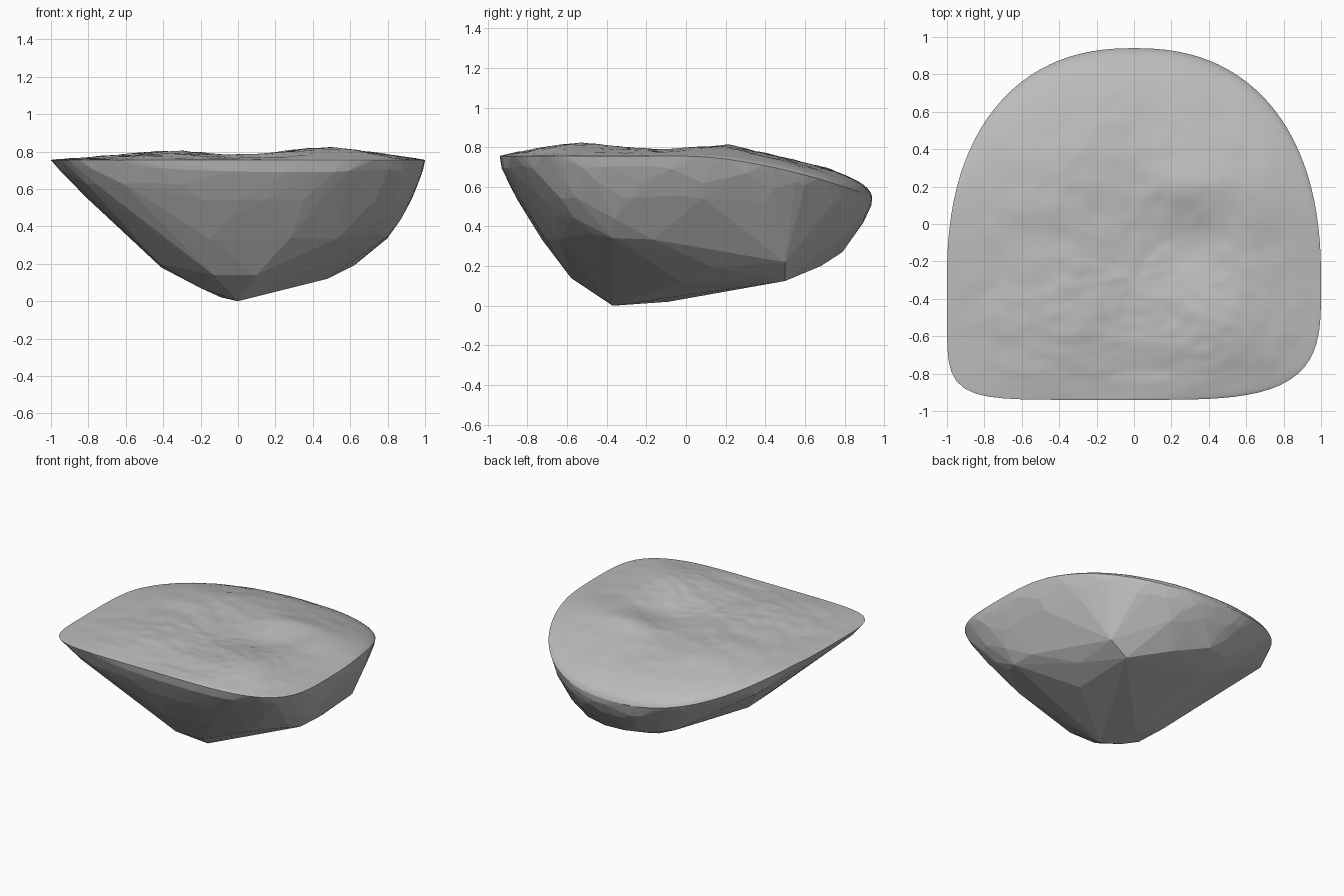
import bpy, bmesh, math, random
from mathutils import Vector, noise

random.seed(4)
cube = bpy.data.objects.get("Cube")
if cube:
    bpy.data.objects.remove(cube, do_unlink=True)

CENTRE_Y = -0.3
SEGMENTS = 112

stone = bpy.data.materials.new("grey stone")
stone.use_nodes = True
colour = (0.5, 0.5, 0.5, 1)
stone.diffuse_color = colour
stone.node_tree.nodes["Principled BSDF"].inputs["Base Color"].default_value = colour


def rim_height(y):
    return 0.755 - 0.205 * max(0, y / 0.94) ** 1.7


def outline(angle, left, right, front, back, square):
    """Point on a rounded outline that is squarer at the front, most at its left."""
    c, s = math.cos(angle), math.sin(angle)
    if s > 0:
        power = 2.33
    elif c < 0:
        power = 2.5 + square * 4.5
    else:
        power = 2 + square * 1.8
    r = (abs(c) ** power + abs(s) ** power) ** (-1 / power)
    x = r * c * (right if c > 0 else -left)
    y = CENTRE_Y + r * s * (back - CENTRE_Y if s > 0 else CENTRE_Y - front)
    return x, y


def rim_point(i):
    x, y = outline(math.tau * i / SEGMENTS, -1, 1, -0.94, 0.94, 1)
    return Vector((x, y, rim_height(y)))


def top_height(x, y):
    """Low mounds and hollows plus fine roughness."""
    z = 0.76
    for bx, by, size, amount in (
            (0.5, -0.55, 0.26, 0.062), (0.68, 0.18, 0.24, 0.052),
            (0.3, 0.18, 0.16, 0.045), (-0.38, -0.5, 0.26, 0.04),
            (-0.45, 0.22, 0.26, 0.035), (0.28, -0.06, 0.16, -0.035)):
        z += amount * math.exp(-((x - bx) ** 2 + (y - by) ** 2) / (2 * size ** 2))
    z -= 0.03 * max(0, y - 0.4)
    z += 0.009 * noise.noise(Vector((x * 5, y * 7, 1)))
    return z + 0.006 * noise.noise(Vector((x * 12, y * 16, 3)))


bm = bmesh.new()
rim = [bm.verts.new(rim_point(i)) for i in range(SEGMENTS)]

# Keel: a few large corners for the broad lower facets
under = [(0, -0.37, 0), (-0.09, -0.09, 0.02), (0.18, -0.25, 0.06),
         (0.48, -0.02, 0.12), (0.49, 0.5, 0.125), (0.22, 0.68, 0.2),
         (-0.17, 0.57, 0.2), (0.62, 0.15, 0.19), (0.63, 0.5, 0.22),
         (-0.13, -0.58, 0.14), (0.1, -0.58, 0.14), (-0.2, -0.38, 0.07),
         (-0.41, -0.18, 0.18), (-0.42, -0.45, 0.2), (-0.61, 0.08, 0.4),
         (-0.86, 0.36, 0.61)]

# Flanks: facets get smaller towards the rim
# height, left, right, front, back, squareness, count
for z, left, right, front, back, square, count in (
        (0.35, -0.55, 0.8, -0.73, 0.79, 0.1, 18),
        (0.46, -0.69, 0.875, -0.8, 0.85, 0.25, 30),
        (0.56, -0.8, 0.93, -0.855, 0.895, 0.45, 46),
        (0.64, -0.885, 0.965, -0.895, 0.92, 0.65, 64),
        (0.71, -0.955, 0.99, -0.93, 0.936, 0.85, 84)):
    for i in range(count):
        angle = math.tau * (i + random.uniform(0.2, 0.8)) / count
        x, y = outline(angle, left, right, front, back, square)
        height = (z + random.uniform(-0.02, 0.02)) * rim_height(y) / 0.755
        under.append((x, y, height))
shell = rim + [bm.verts.new(p) for p in under]
bmesh.ops.convex_hull(bm, input=shell)

# Open the hull along the rim, leaving only the underside
rim_set = set(rim)
lid = [f for f in bm.faces if f.normal.z > 0 and all(v in rim_set for v in f.verts)]
bmesh.ops.delete(bm, geom=lid, context='FACES')
loose = [v for v in bm.verts if not v.link_faces and v not in rim_set]
bmesh.ops.delete(bm, geom=loose, context='VERTS')
for face in bm.faces:
    face.smooth = False

# Uneven top, built as rings shrinking from the rim
previous = rim
RINGS = 40
hub_xy = Vector((0, CENTRE_Y))
for k in range(1, RINGS):
    t = 1 - (k / RINGS) ** 1.3
    ring = []
    for i in range(SEGMENTS):
        edge = rim[i].co
        x, y = hub_xy.lerp(edge.xy, t)
        z = edge.z + (top_height(x, y) - edge.z) * (1 - t ** 4) ** 0.6
        ring.append(bm.verts.new((x, y, z)))
    for i in range(SEGMENTS):
        j = (i + 1) % SEGMENTS
        bm.faces.new((previous[i], previous[j], ring[j], ring[i])).smooth = True
    previous = ring
hub = bm.verts.new((0, CENTRE_Y, top_height(0, CENTRE_Y)))
for i in range(SEGMENTS):
    bm.faces.new((previous[i], previous[(i + 1) % SEGMENTS], hub)).smooth = True

bmesh.ops.recalc_face_normals(bm, faces=bm.faces)
mesh = bpy.data.meshes.new("rock_slab")
bm.to_mesh(mesh)
bm.free()
mesh.materials.append(stone)
bpy.context.scene.collection.objects.link(bpy.data.objects.new("rock_slab", mesh))
